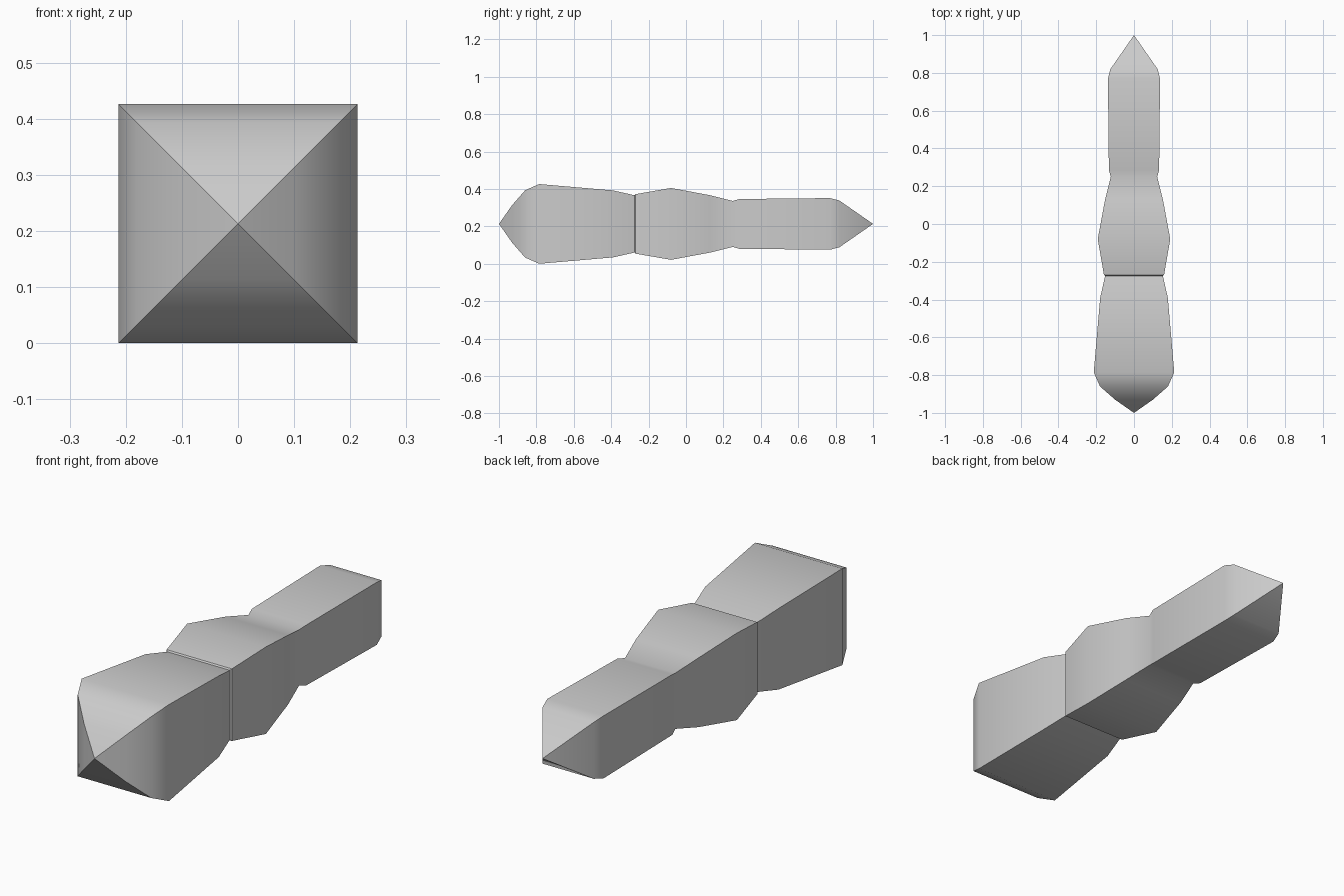
import bpy, bmesh, math

cube = bpy.data.objects.get("Cube")
if cube:
    bpy.data.objects.remove(cube, do_unlink=True)

CENTRE_Z = 0.213
CORNERS = [(-1, -1), (1, -1), (1, 1), (-1, 1)]

# Half width of the square section at each station along y
PROFILE = [
    (-0.93, 0.10), (-0.86, 0.18), (-0.785, 0.213), (-0.39, 0.179), (-0.275, 0.153),
    (-0.27, 0.159), (-0.08, 0.192), (0.13, 0.153), (0.25, 0.123),
    (0.285, 0.133), (0.77, 0.138), (0.82, 0.125),
]

grey = bpy.data.materials.new("light_grey")
grey.use_nodes = True
colour = (0.6, 0.6, 0.6, 1)
grey.diffuse_color = colour
grey.node_tree.nodes["Principled BSDF"].inputs["Base Color"].default_value = colour

# Square rings joined into a tapered body, closed by a point at each end
bm = bmesh.new()
rings = [[bm.verts.new((sx * r, y, CENTRE_Z + sz * r)) for sx, sz in CORNERS]
         for y, r in PROFILE]
front_tip = bm.verts.new((0, -1, CENTRE_Z))
back_tip = bm.verts.new((0, 1, CENTRE_Z))
for i in range(4):
    j = (i + 1) % 4
    for a, b in zip(rings, rings[1:]):
        bm.faces.new((a[i], a[j], b[j], b[i]))
    bm.faces.new((front_tip, rings[0][j], rings[0][i]))
    bm.faces.new((back_tip, rings[-1][i], rings[-1][j]))
bmesh.ops.recalc_face_normals(bm, faces=bm.faces)

mesh = bpy.data.meshes.new("segmented_body")
bm.to_mesh(mesh)
bm.free()
mesh.materials.append(grey)
body = bpy.data.objects.new("segmented_body", mesh)
bpy.context.collection.objects.link(body)

# Smooth along the length, crisp at the four long edges and the front seam
bpy.ops.object.select_all(action="DESELECT")
body.select_set(True)
bpy.context.view_layer.objects.active = body
bpy.ops.object.shade_smooth_by_angle(angle=math.radians(35))
